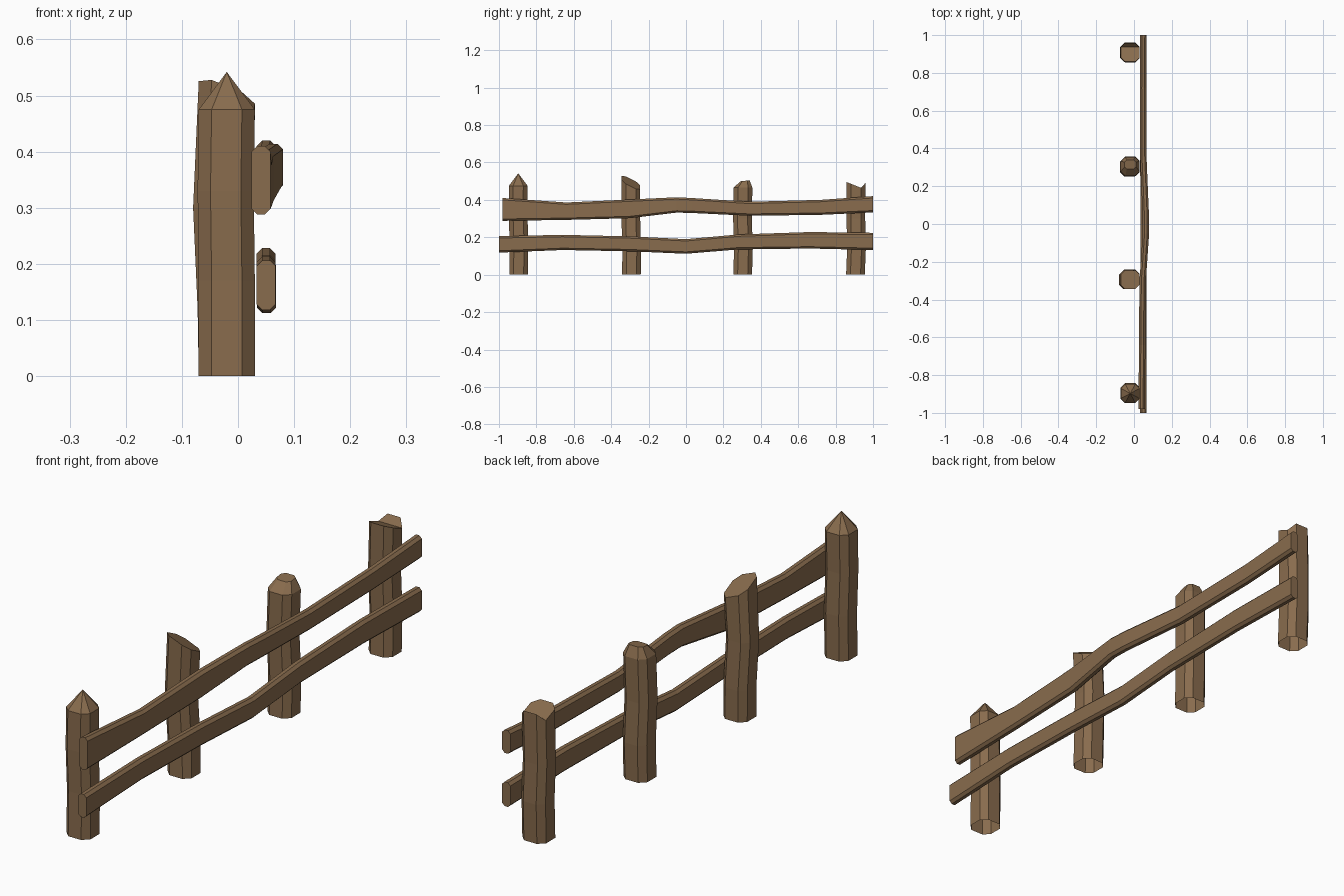
import bpy, bmesh

if "Cube" in bpy.data.objects:
    bpy.data.objects.remove(bpy.data.objects["Cube"])

wood = bpy.data.materials.new("wood")
wood.diffuse_color = (0.25, 0.15, 0.075, 1)
wood.use_nodes = True
wood.node_tree.nodes["Principled BSDF"].inputs["Base Color"].default_value = wood.diffuse_color


def section(w, h, c):
    # chamfered rectangle, half sizes w and h, chamfer c
    return [(w, -h + c), (w, h - c), (w - c, h), (-w + c, h),
            (-w, h - c), (-w, -h + c), (-w + c, -h), (w - c, -h)]


def bridge(bm, a, b):
    for i in range(len(a)):
        j = (i + 1) % len(a)
        bm.faces.new((a[i], a[j], b[j], b[i]))


def finish(bm, name):
    bmesh.ops.recalc_face_normals(bm, faces=bm.faces[:])
    me = bpy.data.meshes.new(name)
    bm.to_mesh(me)
    bm.free()
    me.materials.append(wood)
    ob = bpy.data.objects.new(name, me)
    bpy.context.collection.objects.link(ob)


def post(name, rings, top_z, cap):
    # rings: (x, y, z) centres; top_z gives the rim height from local x, y
    bm = bmesh.new()
    sec = section(0.05, 0.05, 0.023)
    loops = []
    for k, (x, y, z) in enumerate(rings):
        last = k == len(rings) - 1
        loops.append([bm.verts.new((x + u, y + v, top_z(u, v) if last else z))
                      for u, v in sec])
    for a, b in zip(loops, loops[1:]):
        bridge(bm, a, b)
    cap(bm, loops[-1], rings[-1])
    finish(bm, name)


def point_cap(bm, r, c):
    tip = bm.verts.new((c[0], c[1], 0.542))
    for i in range(8):
        bm.faces.new((r[i], r[(i + 1) % 8], tip))


def flat_cap(bm, r, c):
    bm.faces.new(r)


def worn_cap(bm, r, c):
    inner = [bm.verts.new((c[0] + u, c[1] + 0.01 + v, 0.502 + 0.12 * v))
             for u, v in section(0.03, 0.025, 0.012)]
    bridge(bm, r, inner)
    bm.faces.new(inner)


def notch_cap(bm, r, c):
    # strips across the post following the V notch
    for a, b, d, e in ((6, 7, 0, 5), (5, 0, 1, 4), (4, 1, 2, 3)):
        bm.faces.new((r[a], r[b], r[d], r[e]))


# Posts, front to back, open at the bottom
post("pointed_post",
     [(-.02, -.895, 0), (-.02, -.893, .17), (-.022, -.898, .33), (-.02, -.897, .475)],
     lambda u, v: 0.475, point_cap)
post("slanted_post",
     [(-.02, -.292, 0), (-.022, -.29, .12), (-.03, -.295, .3), (-.02, -.295, .46)],
     lambda u, v: 0.492 - 0.4 * u - 0.5 * v, flat_cap)
post("worn_post",
     [(-.02, .303, 0), (-.02, .307, .14), (-.024, .302, .3), (-.02, .305, .46)],
     lambda u, v: 0.465, worn_cap)
post("notched_post",
     [(-.02, .906, 0), (-.021, .912, .15), (-.024, .908, .3), (-.02, .909, .48)],
     lambda u, v: (0.495 - 0.4 * (v + 0.05)) if v < 0.03 else 0.49, notch_cap)


def rail(name, stations):
    # stations: (y, x, bottom z, top z)
    bm = bmesh.new()
    loops = []
    for y, x, lo, hi in stations:
        sec = section(0.017, (hi - lo) / 2, 0.01)
        loops.append([bm.verts.new((x + u, y, (lo + hi) / 2 + v)) for u, v in sec])
    for a, b in zip(loops, loops[1:]):
        bridge(bm, a, b)
    bm.faces.new(loops[0])
    bm.faces.new(loops[-1])
    finish(bm, name)


# Rails
rail("upper_rail", [(-.98, .041, .288, .41), (-.64, .043, .293, .386),
                    (-.3, .046, .302, .402), (-.05, .063, .332, .414),
                    (.03, .063, .33, .41), (.34, .05, .315, .39),
                    (.72, .048, .32, .4), (1, .05, .333, .42)])
rail("lower_rail", [(-1, .05, .118, .206), (-.66, .05, .132, .213),
                    (-.3, .05, .125, .205), (0, .051, .112, .19),
                    (.28, .05, .135, .215), (.66, .05, .14, .228),
                    (1, .05, .132, .224)])
